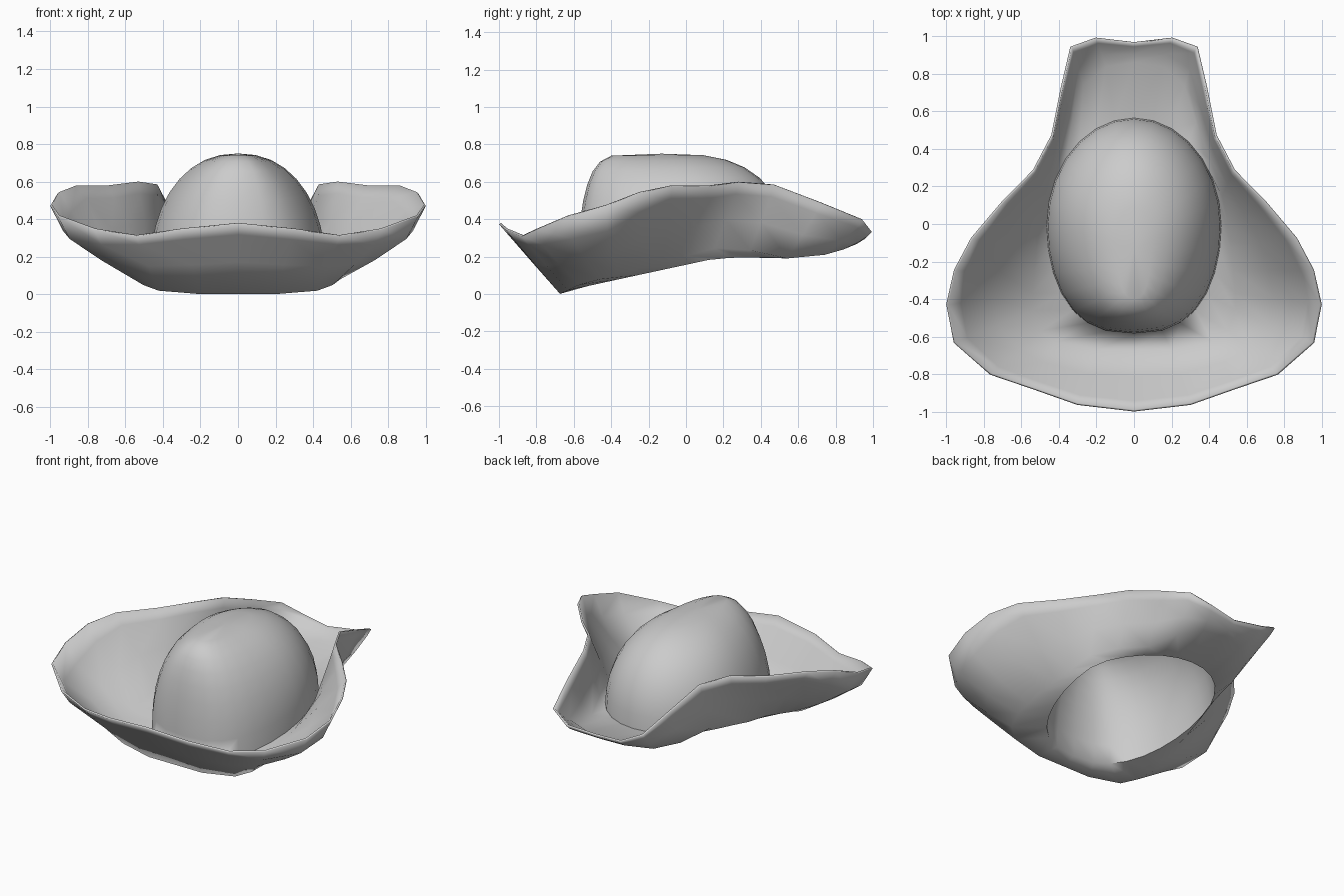
import bpy
import math
from mathutils import Vector

old = bpy.data.objects.get("Cube")
if old:
    bpy.data.objects.remove(old, do_unlink=True)

felt = bpy.data.materials.new("grey felt")
felt.use_nodes = True
felt.diffuse_color = (0.6, 0.6, 0.6, 1)
felt.node_tree.nodes["Principled BSDF"].inputs["Base Color"].default_value = (0.6, 0.6, 0.6, 1)

# Half outlines from the front centre round the left side to the back centre
RIM = [(0, -.99, .38), (.3, -.955, .35), (.54, -.87, .315), (.76, -.795, .35), (.95, -.63, .42),
       (.99, -.43, .475), (.95, -.25, .545), (.86, -.08, .58), (.69, .12, .58), (.53, .28, .6),
       (.43, .47, .585), (.38, .72, .49), (.33, .94, .4), (.2, .985, .34), (0, .96, .32)]
FOLD = [(0, -.67, .012), (.2, -.67, .012), (.42, -.63, .03), (.5, -.57, .06), (.54, -.46, .09),
        (.54, -.37, .12), (.53, -.25, .15), (.52, -.13, .18), (.5, 0, .21), (.47, .15, .25),
        (.41, .34, .24), (.33, .54, .2), (.27, .74, .22), (.15, .84, .25), (0, .86, .26)]
LAST = len(RIM) - 1


def mirrored(half):
    """Close a half outline into a full ring."""
    return half + [Vector((-p.x, p.y, p.z)) for p in half[-2:0:-1]]


def head_opening():
    """Egg-shaped ring that rises towards the back."""
    half = []
    for i in range(LAST + 1):
        a = math.pi * i / LAST
        y = -.01 - .575 * math.cos(a)
        x = .465 * max(0, math.sin(a)) ** (.75 if y < 0 else 1)
        half.append(Vector((x, y, .04 + .165 * min(1, (y + .58) / .75))))
    return half


def brim_ring(t):
    """Ring part way up the turned-up brim, sagging at the two front corners."""
    half = []
    for i, (f, r) in enumerate(zip(FOLD, RIM)):
        sag = .085 * max(0, 1 - abs(i - 4.5) / 2.5) * min(1, t * 1.5) + .01 * (i > 4)
        half.append(Vector(f).lerp(Vector(r), t) - Vector((0, 0, sag)))
    return half


def crown_ring(base, apex, a):
    """Ring at elevation a of the dome, steep in front and sloping behind."""
    half = []
    for p in base:
        power = .3 if p.y < apex.y else .65
        half.append(Vector((p.x * math.cos(a) ** .9,
                            apex.y + (p.y - apex.y) * math.cos(a) ** power,
                            p.z + (apex.z - p.z) * math.sin(a))))
    return half


def loft(name, rings, tip, thickness):
    """Skin a stack of rings into a shell closed by a tip."""
    n = len(rings[0])
    verts = [p for ring in rings for p in ring]
    faces = [(r * n + i, r * n + (i + 1) % n, (r + 1) * n + (i + 1) % n, (r + 1) * n + i)
             for r in range(len(rings) - 1) for i in range(n)]
    start = len(verts) - n
    faces += [(start + i, start + (i + 1) % n, len(verts)) for i in range(n)]
    verts.append(tip)
    mesh = bpy.data.meshes.new(name)
    mesh.from_pydata(verts, [], faces)
    mesh.materials.append(felt)
    obj = bpy.data.objects.new(name, mesh)
    bpy.context.collection.objects.link(obj)
    shell = obj.modifiers.new("thickness", "SOLIDIFY")
    shell.thickness = thickness
    shell.offset = -1
    bpy.ops.object.select_all(action="DESELECT")
    obj.select_set(True)
    bpy.context.view_layer.objects.active = obj
    bpy.ops.object.shade_smooth_by_angle(angle=math.radians(80))


# One felt shell: edge, turned-up brim, fold, head opening and hollow domed crown
STEPS = 9
apex = Vector((0, -.13, .75))
base = head_opening()
rings = [[Vector(p) for p in RIM]]
rings += [brim_ring(t) for t in (.85, .45)]
rings += [[Vector(p) for p in FOLD]]
rings += [crown_ring(base, apex, math.pi / 2 * k / STEPS) for k in range(STEPS)]
loft("hat_crown_and_brim", [mirrored(half) for half in rings], apex, .012)
